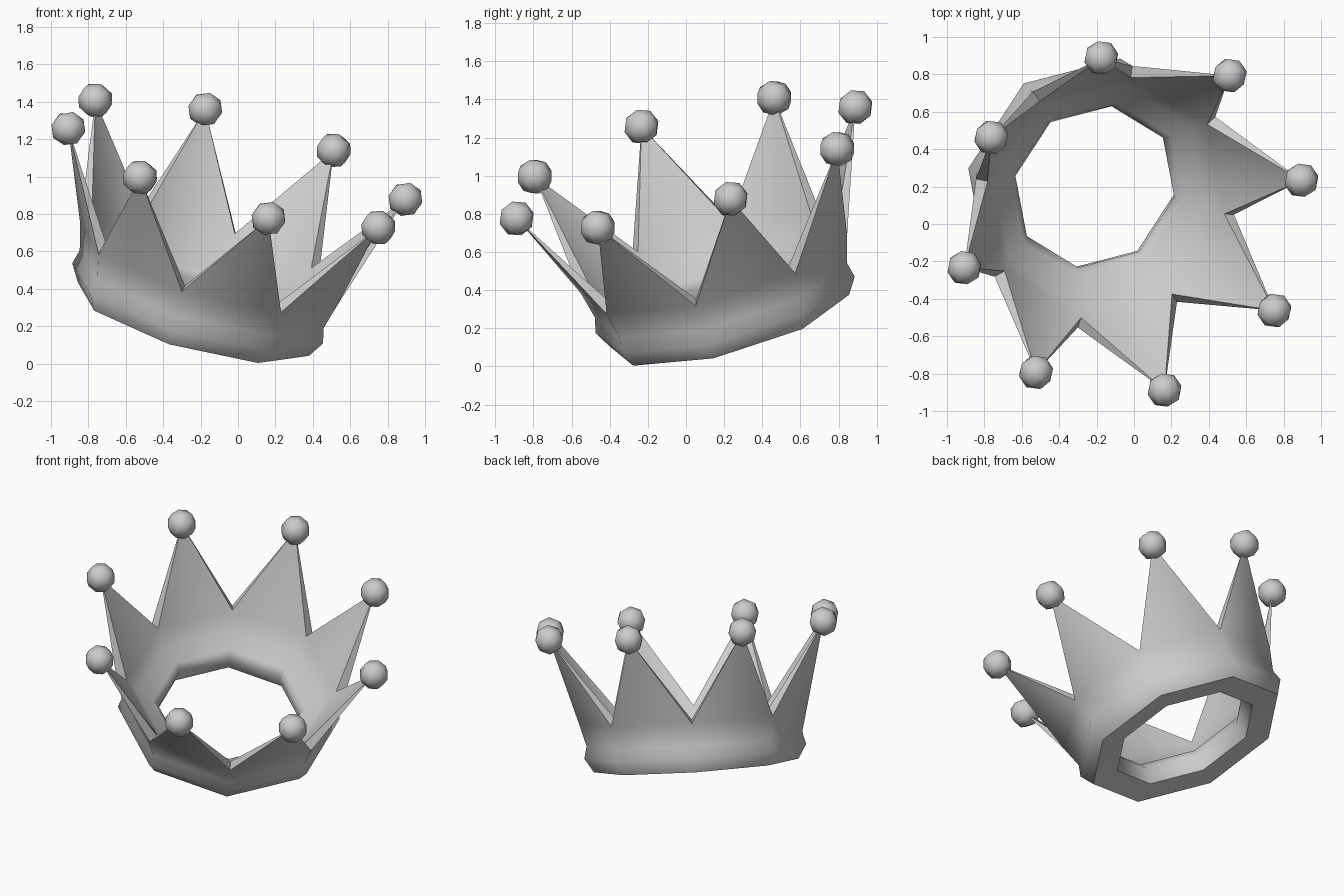
import bpy, bmesh, math
from mathutils import Vector, Matrix

if "Cube" in bpy.data.objects:
    bpy.data.objects.remove(bpy.data.objects["Cube"])

SIDES = 8
STEP = 2 * math.pi / SIDES

# Tilted frame: origin at the centre of the ring of tips, z along the crown axis
axis = Vector((0.262, -0.256, 0.931)).normalized()
u = Vector((0.949, 0.246, -0.199))
u = (u - axis * u.dot(axis)).normalized()
v = axis.cross(u)
frame = Matrix.Translation((-0.006, 0.0, 1.068)) @ Matrix((u, v, axis)).transposed().to_4x4()


def polar(r, h, a):
    return Vector((r * math.cos(a), r * math.sin(a), h))


def finish(bm, name, angle):
    bmesh.ops.recalc_face_normals(bm, faces=bm.faces)
    me = bpy.data.meshes.new(name)
    bm.to_mesh(me)
    bm.free()
    ob = bpy.data.objects.new(name, me)
    bpy.context.collection.objects.link(ob)
    ob.matrix_world = frame
    bpy.ops.object.select_all(action='DESELECT')
    ob.select_set(True)
    bpy.context.view_layer.objects.active = ob
    bpy.ops.object.shade_smooth_by_angle(angle=math.radians(angle))
    return ob


# Crown body: section (radius, height) from outer notch, round the band, to inner notch
section = [(0.73, -0.57), (0.69, -0.72), (0.71, -0.80), (0.655, -0.89),
           (0.48, -0.88), (0.45, -0.775), (0.485, -0.72), (0.60, -0.66), (0.67, -0.55)]
bm = bmesh.new()
rings = [[bm.verts.new(polar(r, h, (i - 0.5) * STEP)) for i in range(SIDES)]
         for r, h in section]
for a, b in zip(rings, rings[1:]):
    for i in range(SIDES):
        j = (i + 1) % SIDES
        bm.faces.new((a[i], a[j], b[j], b[i]))

# Spikes: outer and inner triangles meeting at the tip, with thin rims between
outer, inner = rings[0], rings[-1]
for i in range(SIDES):
    j = (i + 1) % SIDES
    tip = bm.verts.new(polar(0.95, 0, i * STEP))
    for p, q in ((outer[i], outer[j]), (inner[j], inner[i]),
                 (inner[i], outer[i]), (outer[j], inner[j])):
        bm.faces.new((p, q, tip))
finish(bm, "crown_body", 60)

# Balls: rounded cubes on every tip
bm = bmesh.new()
for i in range(SIDES):
    ball = bmesh.new()
    bmesh.ops.create_cube(ball, size=1)
    bmesh.ops.subdivide_edges(ball, edges=ball.edges, cuts=1, use_grid_fill=True)
    place = Matrix.Translation(polar(0.95, 0, i * STEP)) @ Matrix.Rotation(i * STEP, 4, 'Z')
    for w in ball.verts:
        w.co = place @ (w.co.normalized() * 0.095)
    me = bpy.data.meshes.new("tmp")
    ball.to_mesh(me)
    ball.free()
    bm.from_mesh(me)
    bpy.data.meshes.remove(me)
finish(bm, "tip_balls", 60)
